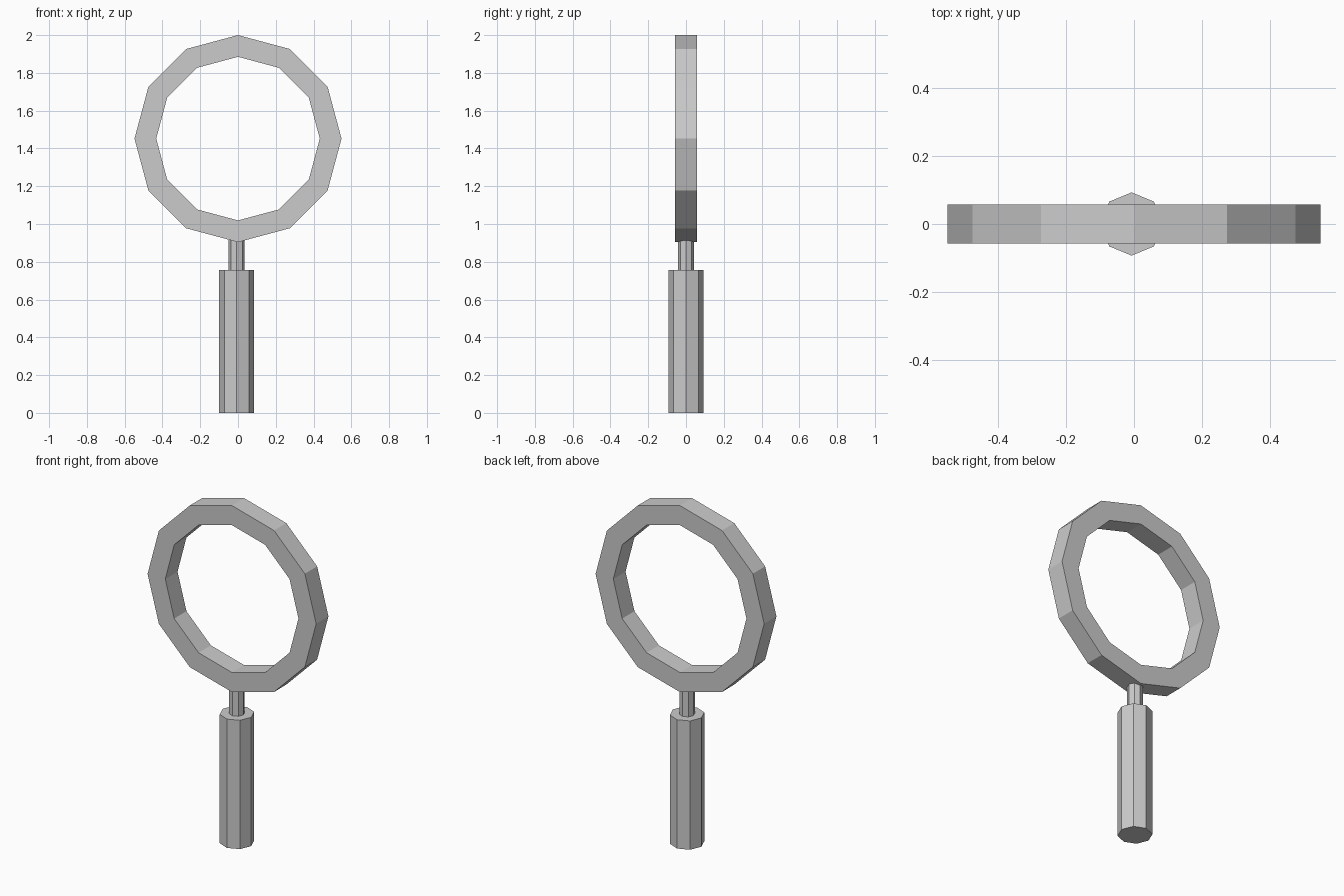
import bpy, bmesh, math

if "Cube" in bpy.data.objects:
    bpy.data.objects.remove(bpy.data.objects["Cube"])

def make_object(name, bm):
    bmesh.ops.recalc_face_normals(bm, faces=bm.faces)
    mesh = bpy.data.meshes.new(name)
    bm.to_mesh(mesh)
    bm.free()
    obj = bpy.data.objects.new(name, mesh)
    bpy.context.collection.objects.link(obj)
    return obj

def octagonal_rod(name, radius, z0, z1, x):
    bpy.ops.mesh.primitive_cylinder_add(vertices=8, radius=radius, depth=z1 - z0,
                                        location=(x, 0, (z0 + z1) / 2))
    bpy.context.object.name = name

def ring_frame(name, outer, inner, half_depth, z, sides=12):
    # Rectangular section swept around the y axis
    bm = bmesh.new()
    section = [(outer, -half_depth), (outer, half_depth),
               (inner, half_depth), (inner, -half_depth)]
    loops = []
    for i in range(sides):
        a = 2 * math.pi * i / sides
        loops.append([bm.verts.new((r * math.sin(a), y, z + r * math.cos(a)))
                      for r, y in section])
    for i in range(sides):
        a, b = loops[i], loops[(i + 1) % sides]
        for j in range(4):
            k = (j + 1) % 4
            bm.faces.new((a[j], a[k], b[k], b[j]))
    return make_object(name, bm)

# Open twelve-sided lens frame
ring_frame("lens_frame", 0.548, 0.433, 0.057, 1.452)

# Handle grip and thin neck, slightly off the ring's centre line
octagonal_rod("handle_grip", 0.093, 0.0, 0.757, -0.007)
octagonal_rod("neck", 0.042, 0.757, 0.915, -0.007)
